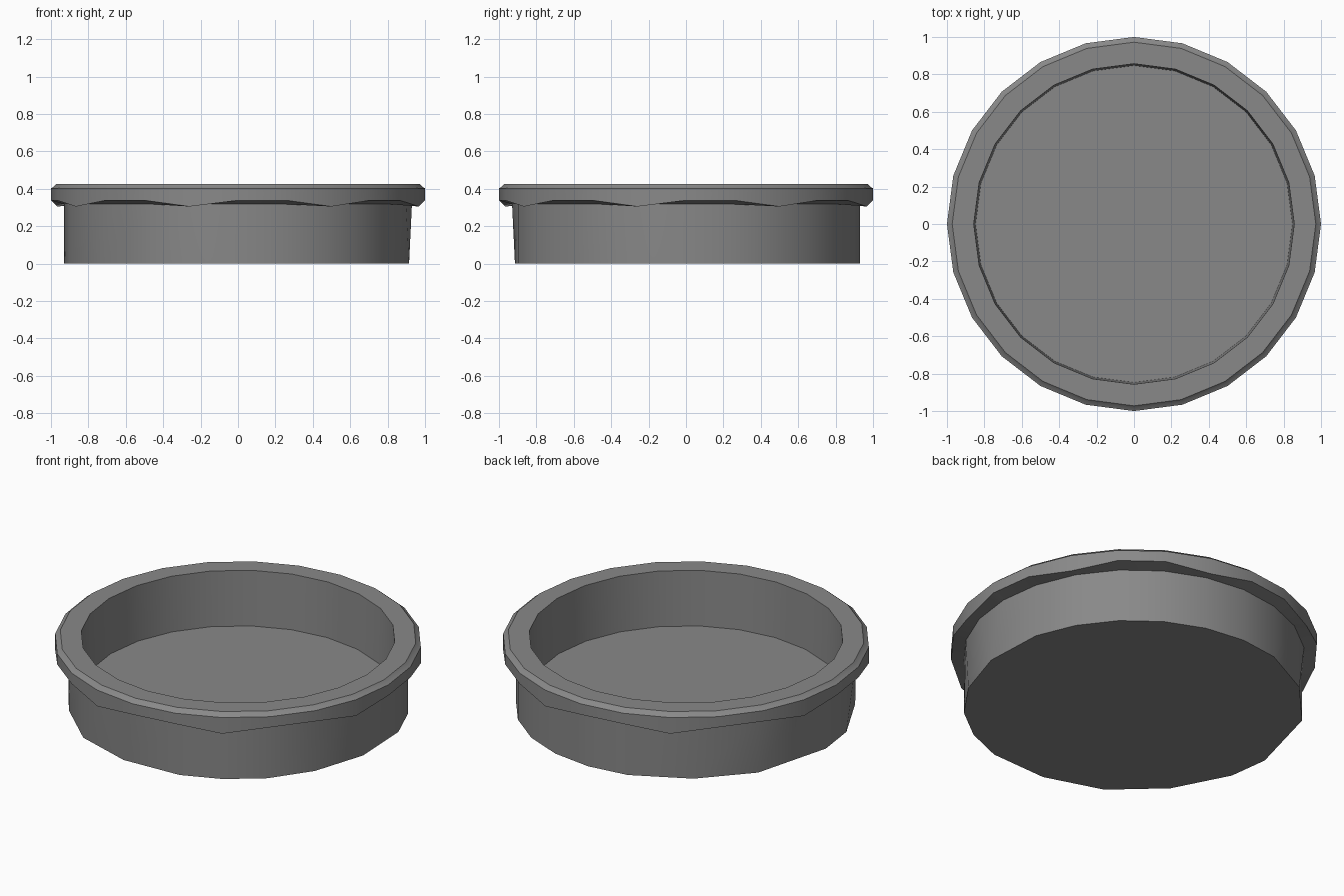
import bpy, bmesh, math

if "Cube" in bpy.data.objects:
    bpy.data.objects.remove(bpy.data.objects["Cube"])

grey = bpy.data.materials.new("mid grey")
grey.diffuse_color = (0.25, 0.25, 0.25, 1)
grey.use_nodes = True
grey.node_tree.nodes["Principled BSDF"].inputs["Base Color"].default_value = grey.diffuse_color

N = 24
FULL = [i * 15 for i in range(N)]
# The base is simplified: some neighbouring corners are merged into one
BASE = [15, 30, 45, 60, 75, 90, 105, 127.5, 150, 180, 195, 217.5,
        240, 262.5, 285, 300, 315, 332, 352.5]


def ring(bm, r, z, angles=FULL):
    """Ring of vertices; z may be a function of the angle."""
    out = []
    for a in angles:
        t = math.radians(a)
        h = z(a) if callable(z) else z
        out.append(bm.verts.new((r * math.cos(t), r * math.sin(t), h)))
    return out


def bridge(bm, lo, hi):
    for i in range(len(lo)):
        j = (i + 1) % len(lo)
        bm.faces.new((lo[i], lo[j], hi[j], hi[i]))


def finish(bm, name):
    bmesh.ops.recalc_face_normals(bm, faces=bm.faces)
    me = bpy.data.meshes.new(name)
    bm.to_mesh(me)
    bm.free()
    me.materials.append(grey)
    ob = bpy.data.objects.new(name, me)
    bpy.context.collection.objects.link(ob)
    bpy.context.view_layer.objects.active = ob
    ob.select_set(True)
    bpy.ops.object.shade_smooth_by_angle(angle=math.radians(28))
    ob.select_set(False)


def rim_bottom(a):
    """Every third corner of the rim dips."""
    return 0.305 if (a - 30) % 45 == 0 else 0.338


# Dish: one closed shell from the base, out over the rim and into the floor
bm = bmesh.new()
base = ring(bm, 0.93, 0, BASE)
for v, a in zip(base, BASE):
    if a % 15:                      # merged corners sit slightly inward
        v.co.x *= 0.992
        v.co.y *= 0.992
wall_top = ring(bm, 0.93, 0.318)
bm.faces.new(base)

# Outer wall joins the base corners to the full ring
near = []
for a in FULL:
    near.append(min(range(len(BASE)),
                    key=lambda k: abs((BASE[k] - a + 180) % 360 - 180)))
for i in range(N):
    j = (i + 1) % N
    p, q = base[near[i]], base[near[j]]
    if p is q:
        bm.faces.new((p, wall_top[j], wall_top[i]))
    else:
        bm.faces.new((p, q, wall_top[j], wall_top[i]))

# Rim, inner wall and floor
prev = wall_top
for r, z in ((1.0, rim_bottom), (1.0, 0.402), (0.985, 0.411),
             (0.972, 0.425), (0.857, 0.425), (0.847, 0.095)):
    nxt = ring(bm, r, z)
    bridge(bm, prev, nxt)
    prev = nxt
bm.faces.new(prev)
finish(bm, "round_dish")
